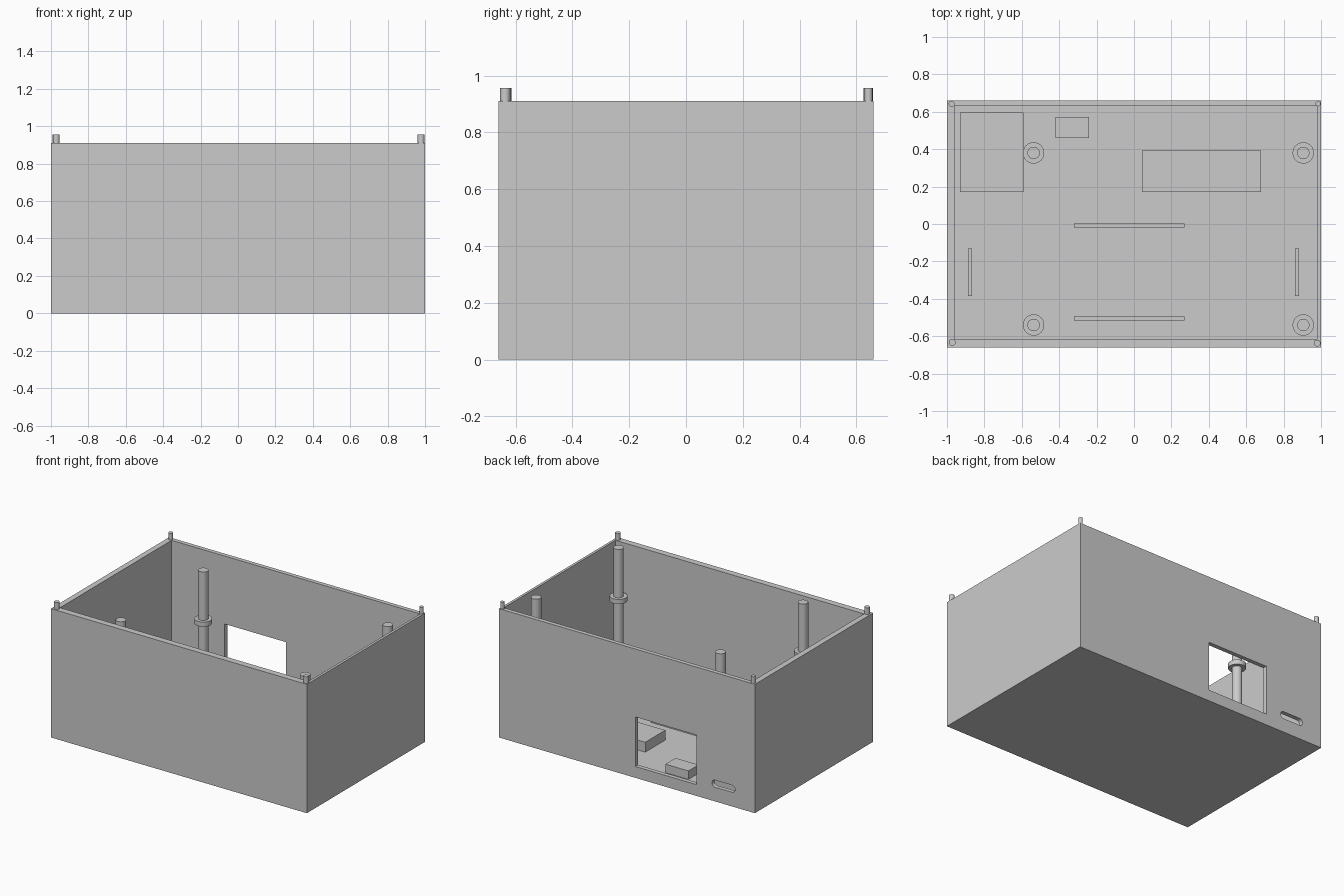
import bpy
import bmesh
from mathutils import Matrix, Vector

if "Cube" in bpy.data.objects:
    bpy.data.objects.remove(bpy.data.objects["Cube"], do_unlink=True)

grey = bpy.data.materials.new("plain grey")
grey.use_nodes = True
COLOUR = (0.6, 0.6, 0.6, 1)
grey.diffuse_color = COLOUR
grey.node_tree.nodes["Principled BSDF"].inputs["Base Color"].default_value = COLOUR

RIM, FLOOR = 0.91, 0.05


def finish(name, bm):
    mesh = bpy.data.meshes.new(name)
    bm.to_mesh(mesh)
    bm.free()
    mesh.materials.append(grey)
    obj = bpy.data.objects.new(name, mesh)
    bpy.context.collection.objects.link(obj)
    return obj


def box(name, low, high, round_y=0):
    """Box between two corners; round_y rounds the edges that run along y."""
    low, high = Vector(low), Vector(high)
    bm = bmesh.new()
    place = Matrix.Translation((low + high) / 2) @ Matrix.Diagonal((*(high - low), 1))
    bmesh.ops.create_cube(bm, size=1, matrix=place)
    if round_y:
        edges = [e for e in bm.edges if abs(e.verts[0].co.y - e.verts[1].co.y) > 0.01]
        bmesh.ops.bevel(bm, geom=edges, offset=round_y, segments=6, profile=0.5, affect='EDGES')
    return finish(name, bm)


def turned(name, x, y, profile):
    """Upright round part spun from (radius, height) points."""
    bm = bmesh.new()
    verts = [bm.verts.new((r, 0, z)) for r, z in profile]
    edges = [bm.edges.new(pair) for pair in zip(verts, verts[1:])]
    bmesh.ops.spin(bm, geom=verts + edges, cent=(0, 0, 0), axis=(0, 0, 1),
                   angle=6.2831853, steps=32)
    bmesh.ops.remove_doubles(bm, verts=bm.verts, dist=0.0001)
    bmesh.ops.recalc_face_normals(bm, faces=bm.faces)
    bmesh.ops.translate(bm, verts=bm.verts, vec=(x, y, 0))
    obj = finish(name, bm)
    bpy.ops.object.select_all(action='DESELECT')
    obj.select_set(True)
    bpy.context.view_layer.objects.active = obj
    bpy.ops.object.shade_smooth_by_angle()
    return obj


# Open case with a rear window and a rounded port slot
case = box("case", (-1, -0.66, 0), (1, 0.66, RIM))
cutters = [
    box("cavity_cutter", (-0.96, -0.615, FLOOR), (0.982, 0.63, 1.2)),
    box("window_cutter", (-0.545, 0.6, 0.08), (-0.067, 0.7, 0.43)),
    box("slot_cutter", (-0.845, 0.6, 0.1), (-0.665, 0.7, 0.15), round_y=0.0245),
]
bpy.context.view_layer.objects.active = case
for cutter in cutters:
    cutter.hide_render = True
    cut = case.modifiers.new("cut", 'BOOLEAN')
    cut.operation = 'DIFFERENCE'
    cut.solver = 'EXACT'
    cut.object = cutter
    bpy.ops.object.modifier_apply(modifier=cut.name)
    bpy.data.objects.remove(cutter, do_unlink=True)

# Collared posts standing on the floor
for side, x in (("right", -0.537), ("left", 0.905)):
    for end, y in (("front", -0.54), ("back", 0.38)):
        turned(f"{end}_{side}_post", x, y, [
            (0, FLOOR), (0.033, FLOOR), (0.033, 0.535), (0.057, 0.535),
            (0.057, 0.568), (0.033, 0.568), (0.033, RIM), (0, RIM)])

# Locating pegs on the corners of the rim
for name, x, y, r in (("front_right_peg", -0.972, -0.633, 0.018),
                      ("back_right_peg", -0.975, 0.642, 0.016),
                      ("front_left_peg", 0.979, -0.637, 0.018),
                      ("back_left_peg", 0.984, 0.643, 0.014)):
    turned(name, x, y, [(0, RIM - 0.02), (r, RIM - 0.02), (r, 0.957), (0, 0.957)])

# Raised blocks on the floor
box("port_block", (-0.93, 0.17, FLOOR), (-0.59, 0.595, 0.115))
box("small_block", (-0.42, 0.46, FLOOR), (-0.24, 0.573, 0.11))
box("long_block", (0.043, 0.17, FLOOR), (0.68, 0.393, 0.12))

# Thin retaining ribs
RIB = 0.15
for name, y in (("front_rib", -0.505), ("middle_rib", -0.008)):
    box(name, (-0.32, y - 0.011, FLOOR), (0.27, y + 0.011, RIB))
for name, x in (("right_rib", -0.877), ("left_rib", 0.872)):
    box(name, (x - 0.01, -0.385, FLOOR), (x + 0.01, -0.132, RIB))
